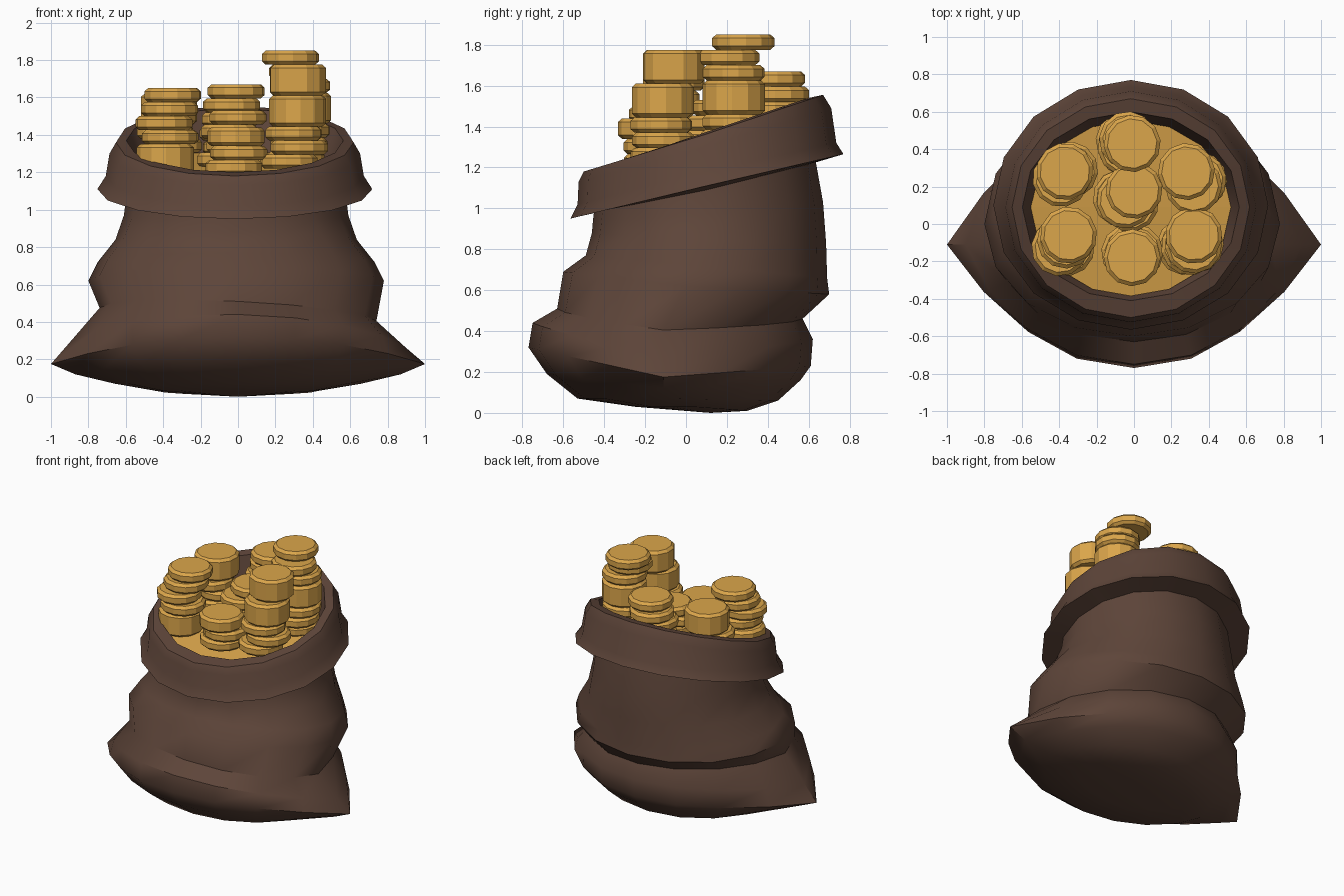
import bpy, bmesh, math, random

if "Cube" in bpy.data.objects:
    bpy.data.objects.remove(bpy.data.objects["Cube"])

random.seed(4)


def material(name, color):
    m = bpy.data.materials.new(name)
    m.diffuse_color = (*color, 1)
    m.use_nodes = True
    m.node_tree.nodes["Principled BSDF"].inputs["Base Color"].default_value = m.diffuse_color
    return m


BROWN = material("brown cloth", (0.110, 0.059, 0.041))
GOLD = material("gold", (0.71, 0.38, 0.07))
SIDES = 16


def ring_points(front, side, back, tip=None, shift=0, skew=0):
    """Tilted ring through a front (y,z), side (x,y,z) and back (y,z) point."""
    w, ys, zs = side
    pts = []
    for i in range(SIDES):
        a = 2 * math.pi * i / SIDES
        c, s = math.cos(a), math.sin(a)
        end = front if s < 0 else back
        k = abs(s)
        x = w * c
        if tip:                               # pulled-out pillow corners
            if i in (0, SIDES // 2):
                x = math.copysign(tip, c)
            elif abs(c) > 0.9:
                x *= 1 + 0.35 * (tip / w - 1)
        pts.append((x + shift, ys + (end[0] - ys) * k,
                    zs + (end[1] - zs) * k - skew * c))
    return pts


def finish(name, bm, mat):
    bmesh.ops.recalc_face_normals(bm, faces=bm.faces)
    me = bpy.data.meshes.new(name)
    bm.to_mesh(me)
    bm.free()
    me.materials.append(mat)
    ob = bpy.data.objects.new(name, me)
    bpy.context.collection.objects.link(ob)
    return ob


# --- sack: one lofted skin from the base, over the folds, to inside the mouth
CUFF = dict(shift=-0.017)
rings = [
    ((-0.25, 0.03), (0.42, 0.03, 0.03), (0.30, 0.01), {}),
    ((-0.53, 0.07), (0.62, -0.08, 0.07), (0.45, 0.06), dict(tip=0.66)),
    ((-0.68, 0.19), (0.73, -0.11, 0.12), (0.56, 0.16), dict(tip=0.87)),
    ((-0.77, 0.32), (0.80, -0.11, 0.175), (0.61, 0.23), dict(tip=1.00)),
    ((-0.75, 0.44), (0.80, -0.11, 0.275), (0.62, 0.36), dict(tip=0.90, skew=0.015)),
    ((-0.63, 0.51), (0.73, -0.11, 0.44), (0.57, 0.46), dict(tip=0.74, skew=0.035)),
    ((-0.60, 0.69), (0.79, 0.00, 0.62), (0.70, 0.58), dict(shift=-0.01)),
    ((-0.49, 0.77), (0.74, 0.05, 0.72), (0.69, 0.66), dict(shift=-0.01)),
    ((-0.46, 0.88), (0.645, 0.08, 0.84), (0.685, 0.83), dict(shift=-0.01)),
    ((-0.455, 0.94), (0.60, 0.10, 0.97), (0.67, 1.03), dict(shift=-0.01)),
    ((-0.45, 0.98), (0.585, 0.10, 1.09), (0.635, 1.225), dict(shift=-0.01)),
    # rolled cuff
    ((-0.565, 0.95), (0.735, 0.10, 1.11), (0.77, 1.265), CUFF),
    ((-0.53, 1.02), (0.69, 0.10, 1.18), (0.735, 1.32), CUFF),
    ((-0.525, 1.13), (0.67, 0.09, 1.30), (0.71, 1.49), CUFF),
    ((-0.50, 1.18), (0.635, 0.09, 1.36), (0.67, 1.555), CUFF),
    # inner lip and wall
    ((-0.41, 1.20), (0.58, 0.09, 1.37), (0.60, 1.54), CUFF),
    ((-0.38, 1.08), (0.52, 0.09, 1.18), (0.55, 1.27), CUFF),
]
bm = bmesh.new()
loops = [[bm.verts.new(p) for p in ring_points(f, s, b, **opt)]
         for f, s, b, opt in rings]
for lo, hi in zip(loops, loops[1:]):
    for i in range(SIDES):
        j = (i + 1) % SIDES
        bm.faces.new((lo[i], lo[j], hi[j], hi[i]))
base = bm.verts.new((0, 0.12, 0))
for i in range(SIDES):
    bm.faces.new((base, loops[0][(i + 1) % SIDES], loops[0][i]))
sack = finish("sack", bm, BROWN)
bpy.context.view_layer.objects.active = sack
sack.select_set(True)
bpy.ops.object.shade_smooth_by_angle(angle=math.radians(45))
sack.select_set(False)

# --- gold fill closing the mouth
bm = bmesh.new()
edge = [bm.verts.new(p) for p in
        ring_points((-0.385, 1.14), (0.535, 0.09, 1.23), (0.555, 1.31), **CUFF)]
mid = bm.verts.new((-0.017, 0.09, 1.23))
for i in range(SIDES):
    bm.faces.new((edge[i], edge[(i + 1) % SIDES], mid))
finish("gold_fill", bm, GOLD)


# --- coin stacks
def add_coin(bm, x, y, z, h, r=0.153, n=12):
    b = 0.018
    turn = random.random()
    profile = [(r * 0.87, 0), (r, b), (r, h - b), (r * 0.87, h)]
    loops = [[bm.verts.new((x + pr * math.cos(2 * math.pi * (i + turn) / n),
                            y + pr * math.sin(2 * math.pi * (i + turn) / n),
                            z + pz)) for i in range(n)] for pr, pz in profile]
    for lo, hi in zip(loops, loops[1:]):
        for i in range(n):
            j = (i + 1) % n
            bm.faces.new((lo[i], lo[j], hi[j], hi[i]))
    bm.faces.new(loops[0][::-1])
    bm.faces.new(loops[-1])


# name, x, y, top height, coins from the top down (t thin, T thick),
# and how far the lower coins lean away from the top one
stacks = [
    ("back_left", -0.37, 0.28, 1.62, "Tttt", (0.00, -0.01)),
    ("back", -0.01, 0.43, 1.67, "ttttt", (-0.05, 0.00)),
    ("back_right", 0.28, 0.28, 1.85, "tttTttt", (0.04, -0.05)),
    ("middle", 0.00, 0.18, 1.53, "tttt", (-0.05, -0.05)),
    ("front_left", -0.35, -0.06, 1.65, "ttttT", (-0.02, -0.05)),
    ("front", -0.01, -0.18, 1.44, "mtt", (0.00, 0.00)),
    ("front_right", 0.32, -0.06, 1.775, "TTttt", (-0.02, -0.04)),
]
THICK = {"t": 0.075, "m": 0.10, "T": 0.165}
for name, x, y, z, coins, lean in stacks:
    bm = bmesh.new()
    for k, c in enumerate(coins):
        h = THICK[c]
        z -= h
        d, m = (0.03, 1) if k else (0, 0)
        add_coin(bm, x + m * lean[0] + random.uniform(-d, d),
                 y + m * lean[1] + random.uniform(-d, d), z, h)
    finish("coin_stack_" + name, bm, GOLD)
